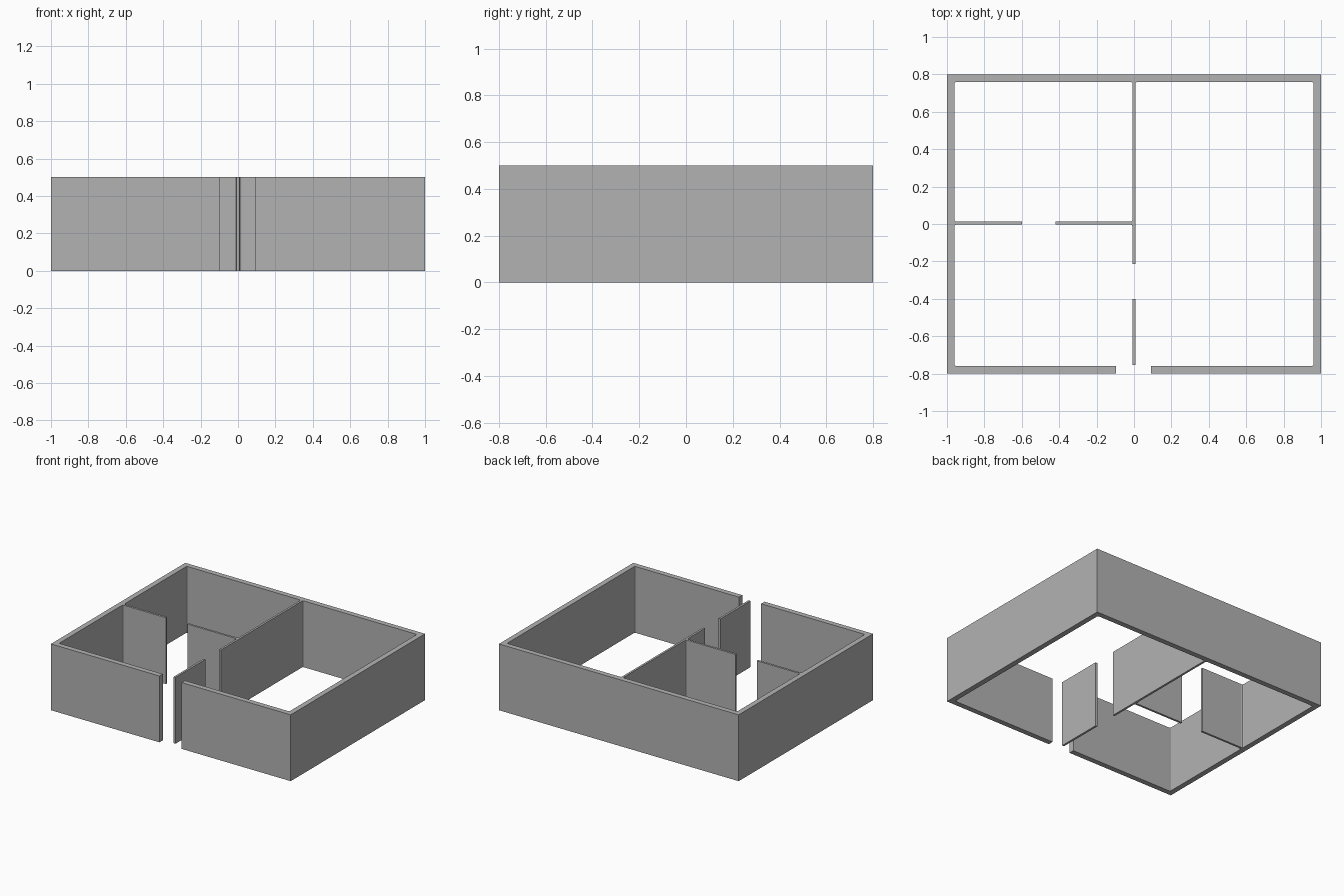
import bpy
import bmesh
from mathutils import Vector

cube = bpy.data.objects.get("Cube")
if cube:
    bpy.data.objects.remove(cube, do_unlink=True)

HEIGHT = 0.5
X, Y = 1.0, 0.8           # outer half sizes
IX, IY = 0.96, 0.76       # inner half sizes
T = 0.008                 # half thickness of the partitions
P0, P1 = -0.003, 0.013    # cross partition faces in y
FILLET = 0.01

grey = bpy.data.materials.new("plaster_grey")
grey.use_nodes = True
colour = (0.45, 0.45, 0.45, 1)
grey.diffuse_color = colour
grey.node_tree.nodes["Principled BSDF"].inputs["Base Color"].default_value = colour


def soften(points):
    """Round the inner corners of a counter-clockwise outline."""
    result = []
    for i, point in enumerate(points):
        p = Vector(point)
        a = Vector(points[i - 1]) - p
        b = Vector(points[(i + 1) % len(points)]) - p
        if a.cross(b) > 0:
            a, b = a.normalized() * FILLET, b.normalized() * FILLET
            result += [p + a, p + (a + b) * 0.29, p + b]
        else:
            result.append(p)
    return result


def extrude_plan(name, points):
    bm = bmesh.new()
    base = bm.faces.new([bm.verts.new((p[0], p[1], 0)) for p in points])
    top = bmesh.ops.extrude_face_region(bm, geom=[base], use_keep_orig=True)
    verts = [v for v in top["geom"] if isinstance(v, bmesh.types.BMVert)]
    bmesh.ops.translate(bm, verts=verts, vec=(0, 0, HEIGHT))
    bmesh.ops.recalc_face_normals(bm, faces=bm.faces)
    mesh = bpy.data.meshes.new(name)
    bm.to_mesh(mesh)
    bm.free()
    mesh.materials.append(grey)
    obj = bpy.data.objects.new(name, mesh)
    bpy.context.collection.objects.link(obj)
    return obj


# Outer walls joined to the partitions, open at the front doorway
walls = [
    (0.09, -Y), (X, -Y), (X, Y), (-X, Y), (-X, -Y), (-0.095, -Y), (-0.095, -IY),
    # left wall with its partition stub
    (-IX, -IY), (-IX, P0), (-0.6, P0), (-0.6, P1), (-IX, P1), (-IX, IY),
    # centre divider with the cross partition
    (-T, IY), (-T, P1), (-0.42, P1), (-0.42, P0), (-T, P0), (-T, -0.215),
    (T, -0.215), (T, IY),
    # right room
    (IX, IY), (IX, -IY), (0.09, -IY),
]
# Walk the outline counter-clockwise so inner corners are the reflex ones
area = sum(Vector(walls[i - 1]).cross(Vector(p)) for i, p in enumerate(walls))
if area < 0:
    walls.reverse()
extrude_plan("walls", soften(walls))

# Free-standing front part of the divider
extrude_plan("front_divider", [(-T, -0.755), (T, -0.755), (T, -0.4), (-T, -0.4)])
